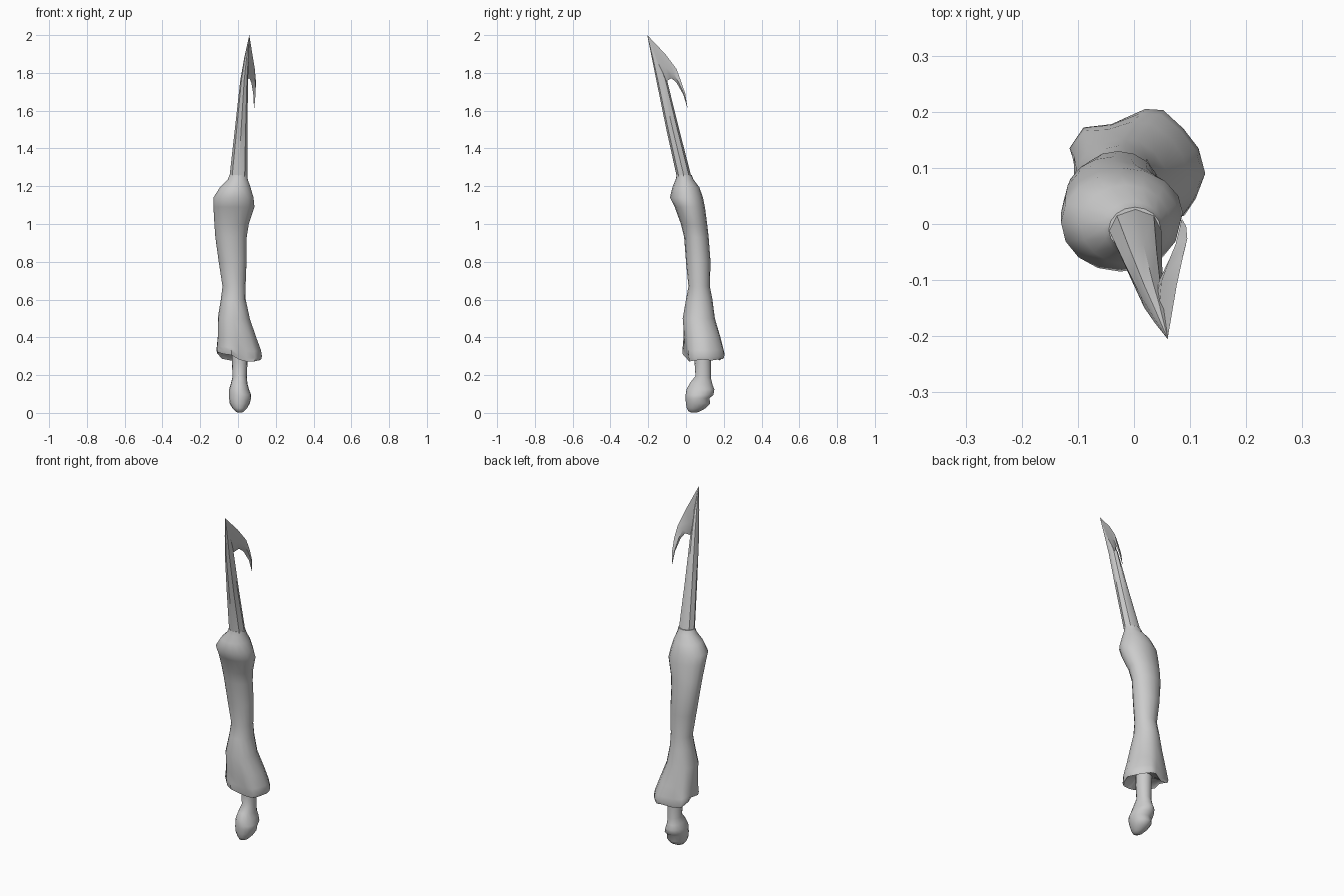
import bpy, bmesh, math
from mathutils import Vector

SIDES = 16


def oval(z, x0, x1, y0, y1, tilt=0.0, n=SIDES):
    """Ring of points filling the given x and y ranges; tilt raises the +y side."""
    cx, cy, rx, ry = (x0 + x1) / 2, (y0 + y1) / 2, (x1 - x0) / 2, (y1 - y0) / 2
    ring = []
    for i in range(n):
        a = 2 * math.pi * i / n
        ring.append(Vector((cx + rx * math.cos(a), cy + ry * math.sin(a),
                            z + tilt * math.sin(a))))
    return ring


def loft(name, rings, angle=45):
    """Skin a list of equal-length rings and cap both ends."""
    bm = bmesh.new()
    rows = [[bm.verts.new(p) for p in r] for r in rings]
    n = len(rows[0])
    for a, b in zip(rows, rows[1:]):
        for i in range(n):
            j = (i + 1) % n
            bm.faces.new((a[i], a[j], b[j], b[i]))
    bm.faces.new(rows[0])
    bm.faces.new(rows[-1])
    bmesh.ops.remove_doubles(bm, verts=bm.verts, dist=0.0002)
    bmesh.ops.recalc_face_normals(bm, faces=bm.faces)
    me = bpy.data.meshes.new(name)
    bm.to_mesh(me)
    bm.free()
    ob = bpy.data.objects.new(name, me)
    bpy.context.collection.objects.link(ob)
    bpy.ops.object.select_all(action='DESELECT')
    ob.select_set(True)
    bpy.context.view_layer.objects.active = ob
    bpy.ops.object.shade_smooth_by_angle(angle=math.radians(angle))
    return ob


# wavy hem of the sleeve, counter-clockwise from +x
hem = [Vector(p) for p in (
    (.127, .09, .285), (.115, .135, .28), (.088, .17, .285), (.052, .203, .29),
    (.02, .205, .295), (-.04, .178, .28), (-.09, .172, .29), (-.115, .135, .32),
    (-.10, .09, .325), (-.112, .04, .325), (-.075, 0, .315), (-.035, -.02, .31),
    (.005, .005, .285), (.045, .012, .275), (.09, .015, .275), (.11, .045, .28))]


def toward_hem(ring, t):
    return [p.lerp(Vector((h.x, h.y, p.z + (h.z - .29) * t)), t) for p, h in zip(ring, hem)]


# sleeve: shoulder, waist, flared skirt and the folded-in underside
sleeve = [oval(*s) for s in (
    (1.26, -.045, .048, -.05, .03),
    (1.235, -.055, .052, -.055, .04),
    (1.195, -.095, .066, -.072, .07),
    (1.14, -.13, .082, -.085, .09),
    (1.09, -.13, .087, -.06, .10),
    (1.00, -.125, .057, -.027, .112),
    (.93, -.12, .046, -.01, .12),
    (.80, -.102, .045, 0, .13),
    (.67, -.082, .04, .013, .126),
    (.60, -.091, .041, 0, .14))]
sleeve.append(toward_hem(oval(.50, -.108, .055, -.02, .147), .1))
sleeve.append(toward_hem(oval(.40, -.11, .08, -.016, .17), .35))
sleeve.append(toward_hem(oval(.335, -.112, .105, -.018, .178), .75))
mid = Vector((.01, .09, .29))
sleeve.append([h + Vector((0, 0, .015)) for h in hem])
sleeve.append([h.lerp(mid, .04) - Vector((0, 0, .003)) for h in hem])
sleeve.append([h.lerp(mid, .14) + Vector((0, 0, .01)) for h in hem])
sleeve.append(oval(.325, -.035, .052, .04, .135))
loft("sleeve", sleeve, 50)

# wrist and rounded knob at the bottom
loft("wrist_knob", [oval(*s) for s in (
    (.36, -.035, .05, .045, .133),
    (.27, -.032, .05, .045, .132),
    (.19, -.029, .047, .05, .132, -.005),
    (.155, -.038, .05, .022, .14, -.005),
    (.125, -.047, .058, .003, .15),
    (.095, -.048, .07, -.002, .145),
    (.078, -.047, .069, -.002, .124),
    (.05, -.044, .062, -.001, .128),
    (.025, -.03, .048, .004, .105),
    (.009, -.015, .033, .012, .075),
    (.001, 0, .02, .03, .055))], 60)

# tapering blade shaft leaning toward the front
loft("blade_shaft", [oval(*s, 0, 8) for s in (
    (1.22, -.047, .05, -.052, .035),
    (1.26, -.044, .049, -.051, .026),
    (1.50, -.017, .05, -.104, -.036),
    (1.76, .012, .053, -.157, -.10),
    (1.88, .033, .058, -.181, -.145),
    (2.0, .0595, .0605, -.205, -.2035))], 40)

# curved barb swept back from the tip: outer edge, inner edge, half thickness
side = Vector((.98, -.2, 0))
barb = []
for outer, inner, t in (
        ((.06, -.204, 1.999), (.035, -.135, 1.76), .004),
        ((.076, -.11, 1.90), (.045, -.10, 1.758), .012),
        ((.089, -.05, 1.82), (.06, -.077, 1.772), .011),
        ((.095, -.026, 1.755), (.071, -.05, 1.748), .009),
        ((.093, -.004, 1.69), (.081, -.014, 1.685), .006),
        ((.086, .008, 1.615), (.085, .007, 1.615), .001)):
    o, i = Vector(outer), Vector(inner)
    m = (o + i) / 2
    barb.append([o, m + side * t, i, m - side * t])
loft("barb", barb, 40)
